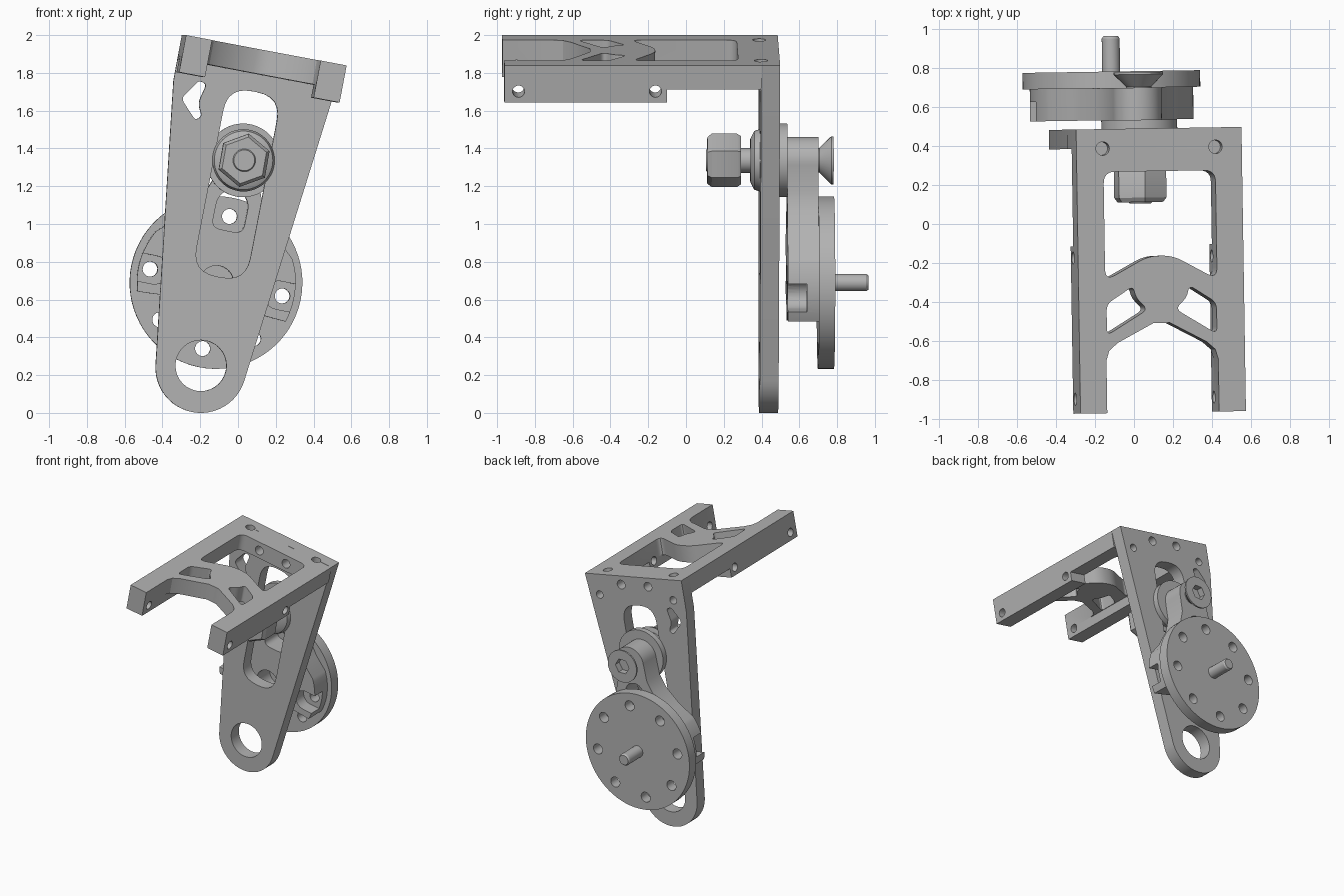
import bpy, bmesh
from math import sin, cos, pi, radians
from mathutils import Matrix, Vector

cube = bpy.data.objects.get("Cube")
if cube:
    bpy.data.objects.remove(cube)

grey = bpy.data.materials.new("machined grey")
grey.use_nodes = True
grey.diffuse_color = (0.45, 0.45, 0.45, 1)
grey.node_tree.nodes["Principled BSDF"].inputs["Base Color"].default_value = grey.diffuse_color

YAW = Matrix.Rotation(radians(0.9), 4, 'Z')
UPRIGHT = Matrix.Rotation(pi / 2, 4, 'X')


def frame(x=0, z=0, tilt=0):
    return YAW @ Matrix.Translation((x, 0, z)) @ Matrix.Rotation(radians(tilt), 4, 'Y')


def finish(name, bm, matrix):
    bmesh.ops.remove_doubles(bm, verts=bm.verts, dist=0.0002)
    bmesh.ops.transform(bm, matrix=matrix, verts=bm.verts)
    bmesh.ops.recalc_face_normals(bm, faces=bm.faces)
    mesh = bpy.data.meshes.new(name)
    bm.to_mesh(mesh)
    bm.free()
    mesh.materials.append(grey)
    ob = bpy.data.objects.new(name, mesh)
    bpy.context.collection.objects.link(ob)
    return ob


def arc(x, y, r, a0=0, a1=360, n=32):
    full = abs(a1 - a0) == 360
    steps = n if full else n + 1
    return [(x + r * cos(radians(a0 + (a1 - a0) * i / n)),
             y + r * sin(radians(a0 + (a1 - a0) * i / n))) for i in range(steps)]


def rounded(points, r, n=6):
    """Round every corner of a closed outline."""
    out = []
    pts = [Vector(p) for p in points]
    for i, p in enumerate(pts):
        a, b = pts[i - 1] - p, pts[(i + 1) % len(pts)] - p
        d = min(r, a.length * 0.45, b.length * 0.45)
        s, e = p + a.normalized() * d, p + b.normalized() * d
        for k in range(n + 1):
            t = k / n
            out.append(tuple(s * (1 - t) ** 2 + p * 2 * t * (1 - t) + e * t * t))
    return out


def slab(name, loops, lo, hi, matrix, upright=True):
    """Extrude an outline with holes; upright slabs run along y."""
    cu = bpy.data.curves.new(name, 'CURVE')
    cu.dimensions, cu.fill_mode, cu.extrude = '2D', 'BOTH', (hi - lo) / 2
    for loop in loops:
        sp = cu.splines.new('POLY')
        sp.points.add(len(loop) - 1)
        for pt, (x, y) in zip(sp.points, loop):
            pt.co = (x, y, 0, 1)
        sp.use_cyclic_u = True
    tmp = bpy.data.objects.new(name, cu)
    bpy.context.collection.objects.link(tmp)
    dg = bpy.context.evaluated_depsgraph_get()
    bm = bmesh.new()
    mesh = bpy.data.meshes.new_from_object(tmp.evaluated_get(dg))
    bm.from_mesh(mesh)
    bpy.data.objects.remove(tmp)
    bpy.data.meshes.remove(mesh)
    mid = (lo + hi) / 2
    local = Matrix.Translation((0, mid, 0)) @ UPRIGHT if upright else Matrix.Translation((0, 0, mid))
    return finish(name, bm, matrix @ local)


def turned(name, profile, matrix, n=40, spin=0):
    """Revolve (radius, y) points about the y axis, with end caps."""
    bm = bmesh.new()
    rings = [[bm.verts.new((x, y, z)) for x, z in arc(0, 0, r, spin, spin + 360, n)]
             for r, y in profile]
    for a, b in zip(rings, rings[1:]):
        for i in range(n):
            bm.faces.new((a[i - 1], a[i], b[i], b[i - 1]))
    bm.faces.new(rings[0])
    bm.faces.new(rings[-1])
    return finish(name, bm, matrix)


def cut(ob, cutters):
    for c in cutters:
        c.hide_render = True
        m = ob.modifiers.new("cut", 'BOOLEAN')
        m.operation, m.object, m.solver = 'DIFFERENCE', c, 'EXACT'
    dg = bpy.context.evaluated_depsgraph_get()
    mesh = bpy.data.meshes.new_from_object(ob.evaluated_get(dg))
    ob.modifiers.clear()
    ob.data = mesh
    for c in cutters:
        bpy.data.objects.remove(c)


def mirror(points, mid):
    return [(2 * mid - x, y) for x, y in reversed(points)]


# Upright plate with pivot eye, long slot and corner window
eye = (-0.19, 0.24)
outline = arc(*eye, 0.24, 176, 343, 24) + [(0.49, 1.61), (0.56, 1.84), (-0.29, 2.0), (-0.335, 1.76)]
along, across = Vector((0.19, 0.98)), Vector((0.98, -0.19))
mid = Vector((0, 1.21))
slot = rounded([mid + along * (0.5 * b) + across * (0.145 * a)
                for a, b in ((-1, -1), (1, -1), (1, 1), (-1, 1))], 0.16)
window = rounded([(-0.295, 1.665), (-0.20, 1.76), (-0.16, 1.74), (-0.205, 1.64),
                  (-0.185, 1.57), (-0.22, 1.55)], 0.03)
plate = slab("upright_plate", [outline, arc(-0.19, 0.25, 0.135), slot, window], 0.39, 0.49, frame())

# Tilted top bracket
W, C = 0.865, 0.4325
top = frame(-0.29, 2.0, 10.7)
half_front = [(0.14, -0.97), (0.14, -0.70), (0.155, -0.65), (0.20, -0.61), (0.39, -0.51)]
body = [(0, 0.39), (0, -0.97)] + half_front + mirror(half_front, C) + [(W, -0.97), (W, 0.39)]
half_rear = [(0.14, 0.27), (0.14, -0.29), (0.37, -0.165)]
rear_window = rounded(half_rear + mirror(half_rear, C), 0.06)
small = [(0.145, -0.41), (0.285, -0.32), (0.30, -0.38), (0.36, -0.44), (0.145, -0.57)]
bracket = slab("top_bracket", [body, rear_window, rounded(small, 0.035),
                               rounded(mirror(small, C), 0.035)], -0.13, 0, top, False)


def drill(x, y, z, r, length, axis):
    turn = {'X': Matrix.Rotation(-pi / 2, 4, 'Z'), 'Y': Matrix(), 'Z': UPRIGHT}
    place = top @ Matrix.Translation((x, y, z)) @ turn[axis].to_4x4()
    return turned("drill", [(r, -length / 2), (r, length / 2)], place, 20)


# Deeper front rails with cross holes
for side, x in (("right", 0), ("left", W - 0.14)):
    rail = slab(side + "_rail", [[(x, -0.97), (x + 0.14, -0.97), (x + 0.14, -0.11), (x, -0.11)]],
                -0.2, -0.129, top, False)
    for part in (rail, bracket):
        cut(part, [drill(x + 0.07, y, -0.14, 0.032, 0.2, 'X') for y in (-0.895, -0.17)])

# Bolt holes through the joint, plus corner dowel holes
for part in (plate, bracket):
    cut(part, [drill(C + s * 0.12, 0.38, -0.068, 0.035, 0.5, 'Y') for s in (-1, 1)]
        + [drill(C + s * 0.295, 0.39, 0, 0.035, 0.1, 'Z') for s in (-1, 1)])
cut(plate, [drill(C + s * 0.33, 0.44, -0.16, 0.03, 0.3, 'Y') for s in (-1, 1)])

# Round disc with a ring of holes, and its pin
hub = frame(-0.105, 0.69, 11.5)
HOLES = range(0, 360, 45)
R = 0.357
slab("disc", [arc(0, 0, 0.457, n=72)] + [arc(R * cos(radians(a)), R * sin(radians(a)), 0.04, n=20)
     for a in HOLES], 0.70, 0.785, hub)
turned("disc_pin", [(0.046, 0.78), (0.046, 0.955), (0.038, 0.967)], hub, 28)

# Crank carrier: forked arm from the bolt to two lugs behind the disc
half = (arc(0, 0, 0.2, -90, -35, 8) + arc(0, 0, 0.42, -18, 29, 12)
        + [(0.27, 0.29), (0.17, 0.42), (0.13, 0.52)] + arc(0, 0.66, 0.125, 0, 90, 10)[:-1])
fork_gap = rounded([(-0.085, 0.28), (0.085, 0.28), (0.085, 0.44), (0.04, 0.50),
                    (-0.04, 0.50), (-0.085, 0.44)], 0.05)
carrier = slab("crank_carrier", [half + [(0, 0.785)] + mirror(half[1:], 0), fork_gap,
               arc(0, 0, 0.09), arc(R, 0, 0.04, n=20), arc(-R, 0, 0.04, n=20)], 0.535, 0.70, hub)
pockets = []
for s in (-1, 1):
    shape = arc(0.335, 0, 0.075, 90, 270, 12) + [(0.5, -0.075), (0.5, 0.075)]
    pockets.append(slab("pocket", [[(s * x, y) for x, y in shape]], 0.5, 0.635, hub))
cut(carrier, pockets)

# Clamp bolt: collar, washer, shank, nut and countersunk head
bolt = frame(0.035, 1.337)
turned("collar", [(0.13, 0.38), (0.14, 0.49), (0.195, 0.49), (0.195, 0.535)], bolt, 48)
turned("washer", [(0.115, 0.34), (0.155, 0.36), (0.165, 0.39), (0.13, 0.40)], bolt, 48)
turned("shank", [(0.055, 0.105), (0.066, 0.12), (0.066, 0.70)], bolt, 32)
turned("nut", [(0.125, 0.112), (0.143, 0.135), (0.143, 0.27), (0.13, 0.29)], bolt, 6, 20)
head = turned("bolt_head", [(0.065, 0.69), (0.065, 0.705), (0.127, 0.768), (0.127, 0.78)], bolt, 40)
cut(head, [turned("socket", [(0.06, 0.73), (0.06, 0.85)], bolt, 6)])

# Smooth round surfaces, keep edges crisp
bpy.ops.object.select_all(action='DESELECT')
for ob in bpy.context.collection.objects:
    if ob.type == 'MESH' and ob.data.materials and ob.data.materials[0] == grey:
        ob.select_set(True)
        bpy.context.view_layer.objects.active = ob
bpy.ops.object.shade_smooth_by_angle(angle=radians(30))
